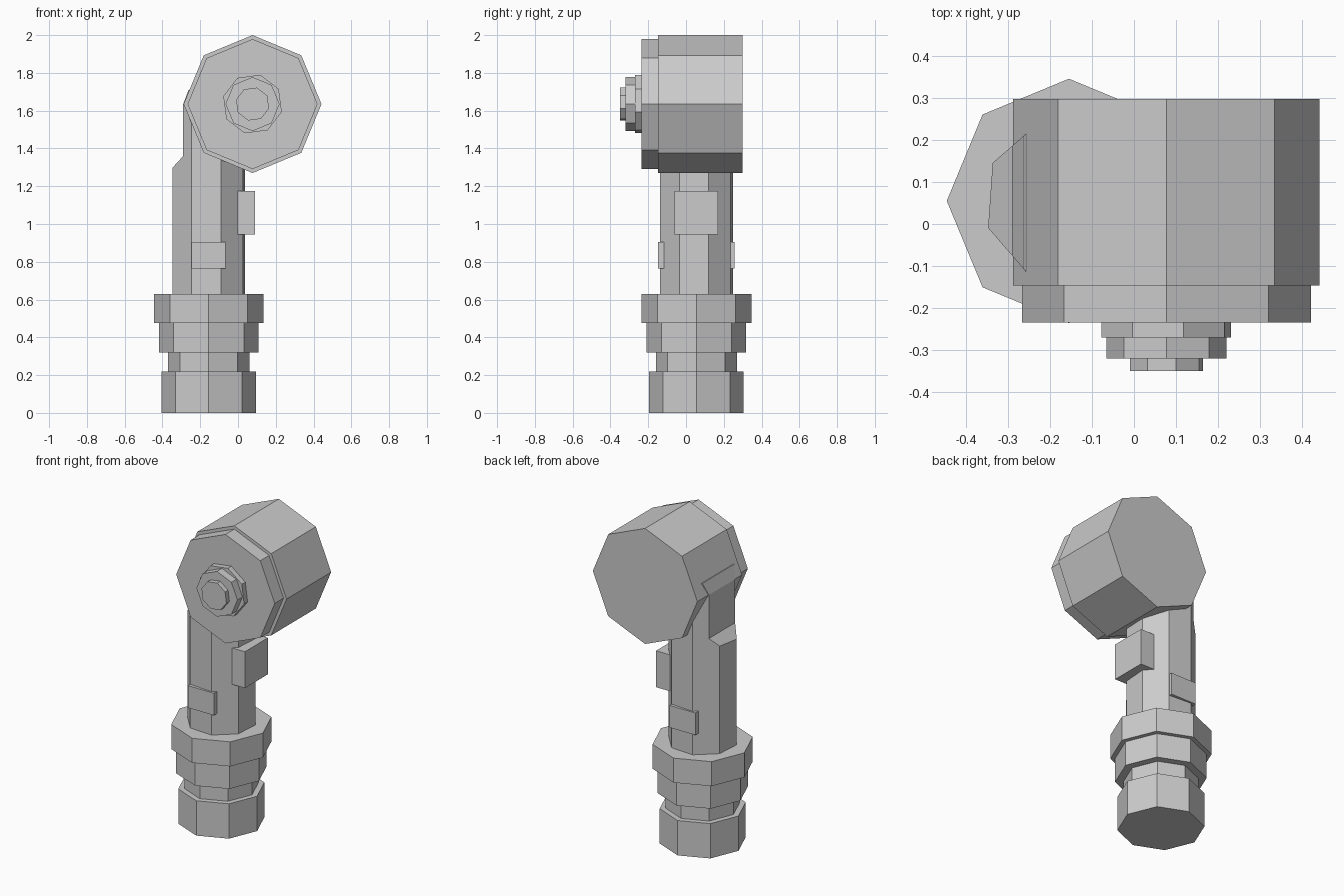
import bpy
import bmesh
from math import cos, sin, pi, radians

cube = bpy.data.objects.get("Cube")
if cube:
    bpy.data.objects.remove(cube, do_unlink=True)

grey = bpy.data.materials.new("plain grey")
grey.use_nodes = True
colour = (0.6, 0.6, 0.6, 1)
grey.diffuse_color = colour
grey.node_tree.nodes["Principled BSDF"].inputs["Base Color"].default_value = colour


def extrude(name, outline, offset):
    """Solid made by sweeping a closed 3D outline along an offset."""
    bm = bmesh.new()
    face = bm.faces.new([bm.verts.new(p) for p in outline])
    swept = bmesh.ops.extrude_face_region(bm, geom=[face])["geom"]
    bmesh.ops.translate(bm, vec=offset,
                        verts=[v for v in swept if isinstance(v, bmesh.types.BMVert)])
    # keep the starting cap so that the solid is closed
    if not face.is_valid or len(bm.faces) < len(outline) + 2:
        bmesh.ops.holes_fill(bm, edges=[e for e in bm.edges if e.is_boundary], sides=0)
    bmesh.ops.recalc_face_normals(bm, faces=bm.faces)
    mesh = bpy.data.meshes.new(name)
    bm.to_mesh(mesh)
    bm.free()
    mesh.materials.append(grey)
    obj = bpy.data.objects.new(name, mesh)
    bpy.context.collection.objects.link(obj)
    return obj


def octagon(radius, turn=0):
    angles = [radians(turn) + i * pi / 4 for i in range(8)]
    return [(radius * cos(a), radius * sin(a)) for a in angles]


def upright(name, radius, low, high, turn=0):
    return extrude(name, [(x - 0.155, y + 0.055, low) for x, y in octagon(radius, turn)],
                   (0, 0, high - low))


def forward(name, radius, front, back, turn=0):
    return extrude(name, [(x + 0.077, front, z + 1.635) for x, z in octagon(radius, turn)],
                   (0, back - front, 0))


def box(name, x, y, z):
    return extrude(name, [(x[0], y[0], z[0]), (x[1], y[0], z[0]),
                          (x[1], y[1], z[0]), (x[0], y[1], z[0])], (0, 0, z[1] - z[0]))


# Stacked collars at the bottom
upright("base_cap", 0.25, 0, 0.22)
upright("base_neck", 0.215, 0.22, 0.32)
upright("lower_collar", 0.263, 0.32, 0.475)
upright("upper_collar", 0.291, 0.475, 0.63)

# Body tube, with its outer side trimmed below the head
body = upright("body_tube", 0.203, 0.63, 1.71, 18.5)
trim = extrude("trim_cutter", [(x, -0.5, z) for x, z in (
    (-0.5, 1.13), (-0.29, 1.36), (-0.29, 1.635), (-0.262, 1.71), (-0.23, 1.8), (-0.5, 1.8))],
    (0, 1, 0))
trim.hide_render = True
cut = body.modifiers.new("trim", "BOOLEAN")
cut.operation = "DIFFERENCE"
cut.solver = "EXACT"
cut.object = trim
bpy.context.view_layer.objects.active = body
bpy.ops.object.modifier_apply(modifier=cut.name)
bpy.data.objects.remove(trim, do_unlink=True)

# Switch block and the band plate that shows on front and back
box("switch_block", (-0.02, 0.09), (-0.06, 0.17), (0.945, 1.175))
box("band_plate", (-0.245, -0.065), (-0.148, 0.257), (0.765, 0.905))

# Head, its rim and the stepped lens
forward("head", 0.365, -0.147, 0.298)
forward("head_rim", 0.344, -0.235, -0.147)
forward("lens_ring", 0.16, -0.27, -0.235, 30)
forward("lens_step", 0.143, -0.32, -0.27)
forward("lens_tip", 0.09, -0.35, -0.32, 30)
